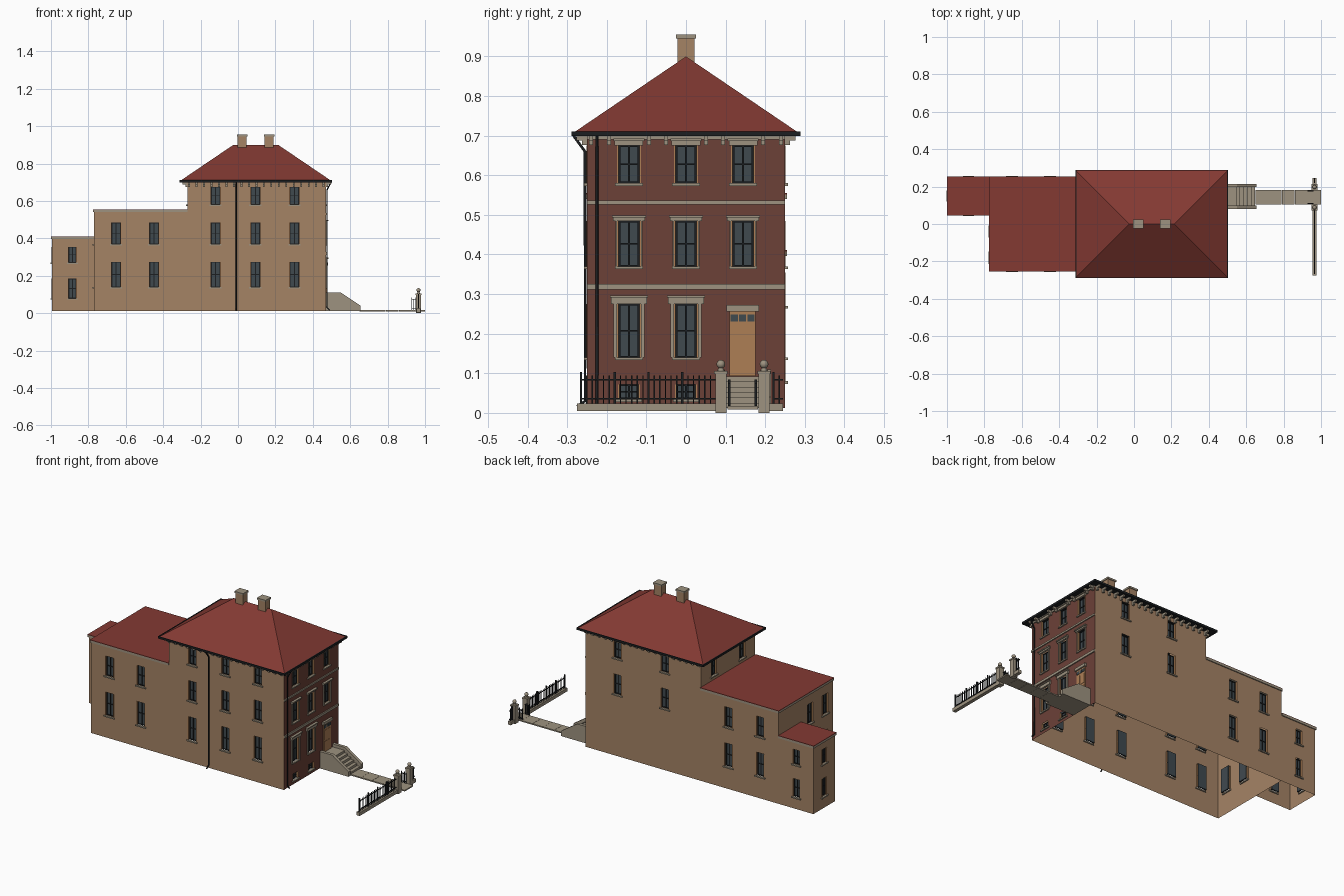
import bpy, bmesh, math
from mathutils import Vector, Matrix

cube = bpy.data.objects.get("Cube")
if cube:
    bpy.data.objects.remove(cube, do_unlink=True)


def material(name, rgb):
    lin = [(c / 255) ** 2.2 for c in rgb] + [1]
    m = bpy.data.materials.new(name)
    m.use_nodes = True
    m.diffuse_color = lin
    m.node_tree.nodes["Principled BSDF"].inputs["Base Color"].default_value = lin
    return m


TAN = material("tan brick", (163, 130, 101))
BRICK = material("red brick", (108, 67, 58))
ROOF = material("red roof", (130, 60, 54))
STONE = material("grey stone", (156, 145, 127))
GLASS = material("dark glass", (66, 75, 80))
IRON = material("black iron", (34, 36, 38))
WOOD = material("tan wood", (172, 126, 86))

parts = {}


def part(name, mat):
    """Mesh being collected for one named part."""
    if name not in parts:
        parts[name] = (bmesh.new(), mat)
    return parts[name][0]


def box(name, mat, a, b):
    """Box between two opposite corners."""
    a, b = Vector(a), Vector(b)
    size = [abs(q - p) for p, q in zip(a, b)]
    m = Matrix.Translation((a + b) / 2) @ Matrix.Diagonal((*size, 1))
    bmesh.ops.create_cube(part(name, mat), size=1, matrix=m)


def prism(name, mat, profile, y0, y1):
    """Profile in x and z, extruded along y."""
    bm = part(name, mat)
    face = bm.faces.new([bm.verts.new((x, y0, z)) for x, z in profile])
    ext = bmesh.ops.extrude_face_region(bm, geom=[face])["geom"]
    moved = [v for v in ext if isinstance(v, bmesh.types.BMVert)]
    bmesh.ops.translate(bm, verts=moved, vec=(0, y1 - y0, 0))
    bmesh.ops.recalc_face_normals(bm, faces=bm.faces)


def plane_of(side, pos):
    """Maps (along, height, outward) on a wall to a point."""
    sign = -1 if side[0] == "-" else 1
    if side[1] == "y":
        return lambda u, z, d=0: (u, pos + sign * d, z)
    return lambda u, z, d=0: (pos + sign * d, u, z)


def wall(name, mat, side, pos, u0, u1, z0, z1, holes):
    """Single-skin wall with rectangular openings."""
    bm, f = part(name, mat), plane_of(side, pos)
    us = sorted({u0, u1, *[h[0] for h in holes], *[h[1] for h in holes]})
    zs = sorted({z0, z1, *[h[2] for h in holes], *[h[3] for h in holes]})
    for a, b in zip(us, us[1:]):
        for c, d in zip(zs, zs[1:]):
            mu, mz = (a + b) / 2, (c + d) / 2
            if any(h[0] < mu < h[1] and h[2] < mz < h[3] for h in holes):
                continue
            quad = [f(a, c), f(b, c), f(b, d), f(a, d)]
            if side in ("+y", "-x"):
                quad.reverse()
            bm.faces.new([bm.verts.new(p) for p in quad])
    bmesh.ops.remove_doubles(bm, verts=bm.verts, dist=1e-5)


def window(side, pos, hole, surround=0.0, hood=0.0):
    """Recessed glass, iron sash bars, timber frame, sill and optional hood."""
    f = plane_of(side, pos)
    u0, u1, z0, z1 = hole
    mu, mz, t = (u0 + u1) / 2, (z0 + z1) / 2, 0.004

    def put(name, mat, a, b, c, d, near, far):
        box(name, mat, f(a, c, near), f(b, d, far))

    put("window_glass", GLASS, u0, u1, z0, z1, -0.016, -0.012)
    for a, b in ((u0 + t, u0 + 2 * t), (mu - t / 2, mu + t / 2), (u1 - 2 * t, u1 - t)):
        put("window_sashes", IRON, a, b, z0, z1, -0.012, -0.008)
    for z in (z0 + t / 2, mz, z1 - t / 2):
        put("window_sashes", IRON, u0, u1, z - t / 2, z + t / 2, -0.012, -0.008)
    for a in (u0, u1 - t):
        put("window_frames", WOOD, a, a + t, z0, z1, -0.009, 0.001)
    put("window_sills", STONE, u0 - 0.005, u1 + 0.005, z0 - 0.007, z0, -0.006, 0.007)
    if surround:
        for a, b in ((u0 - surround, u0), (u1, u1 + surround)):
            put("window_surrounds", STONE, a, b, z0, z1, -0.002, 0.006)
    if hood:
        e = surround + 0.006
        put("window_hoods", STONE, u0 - e, u1 + e, z1, z1 + hood, -0.002, 0.009)
        put("window_hoods", STONE, u0 - e - 0.003, u1 + e + 0.003,
            z1 + hood - 0.006, z1 + hood, 0, 0.014)


def holes_at(centres, rows, half=0.028):
    return [(c - half, c + half, a, b) for c in centres for a, b in rows]


# Storey heights and the plain walls with their windows
G, LOW, MID, TOP = 0.012, (0.14, 0.275), (0.37, 0.485), (0.58, 0.675)
BACK_ROWS = [(0.08, 0.185), (0.27, 0.355)]
plain_walls = [
    ("main_walls", "-y", -0.25, -0.27, 0.47, G, 0.70, holes_at((-0.12, 0.093, 0.302), (LOW, MID, TOP))),
    ("main_walls", "+y", 0.25, -0.27, 0.47, G, 0.70, holes_at((-0.04, 0.265), (MID, TOP))),
    ("main_walls", "-x", -0.27, -0.25, 0.25, 0.55, 0.70, holes_at((-0.13, 0.13), (TOP,))),
    ("wing_walls", "-y", -0.25, -0.77, -0.27, G, 0.55, holes_at((-0.652, -0.449), (LOW, MID))),
    ("wing_walls", "+y", 0.25, -0.77, -0.27, G, 0.55, holes_at((-0.652, -0.449), (LOW, MID))),
    ("wing_walls", "-x", -0.77, -0.25, 0.25, G, 0.55, holes_at((-0.18, -0.04), (LOW, MID))),
    ("rear_walls", "-y", 0.05, -0.995, -0.77, G, 0.41, holes_at((-0.885,), BACK_ROWS, 0.024)),
    ("rear_walls", "+y", 0.25, -0.995, -0.77, G, 0.41, holes_at((-0.885,), BACK_ROWS, 0.024)),
    ("rear_walls", "-x", -0.995, 0.05, 0.25, G, 0.41, holes_at((0.15,), BACK_ROWS, 0.024)),
]
for name, side, pos, u0, u1, z0, z1, holes in plain_walls:
    wall(name, TAN, side, pos, u0, u1, z0, z1, holes)
    for h in holes:
        window(side, pos, h)

# Brick street facade
X = 0.47
bays = (-0.144, 0, 0.144)
styled = [(holes_at(bays, (TOP,), 0.03), 0, 0.018),
          (holes_at(bays, (MID,), 0.03), 0.004, 0.014),
          (holes_at(bays[:2], (LOW,), 0.03), 0.009, 0.022),
          (holes_at(bays[:2], ((0.035, 0.072),), 0.028), 0, 0)]
wall("street_facade", BRICK, "+x", X, -0.25, 0.25, G, 0.70, [h for s in styled for h in s[0]])
for holes, surround, hood in styled:
    for h in holes:
        window("+x", X, h, surround, hood)
for z0, z1 in ((0.312, 0.326), (0.526, 0.536), (0.69, 0.70)):
    box("facade_bands", STONE, (X - 0.002, -0.25, z0), (X + 0.006, 0.25, z1))

# Door with transom and lintel
box("front_door", WOOD, (X - 0.004, 0.11, 0.093), (X + 0.004, 0.176, 0.256))
for y in (0.126, 0.16):
    for z0, z1 in ((0.105, 0.155), (0.165, 0.22)):
        box("door_panels", WOOD, (X, y - 0.011, z0), (X + 0.006, y + 0.011, z1))
for y in (0.122, 0.143, 0.164):
    box("door_transom", GLASS, (X, y - 0.009, 0.231), (X + 0.006, y + 0.009, 0.248))
box("door_lintel", STONE, (X - 0.002, 0.102, 0.256), (X + 0.012, 0.184, 0.272))

# Hipped roof, soffit and gutter
EX0, EX1, EY = -0.31, 0.50, 0.285
bm = part("hipped_roof", ROOF)
sw, se, ne, nw = [bm.verts.new((x, y, 0.707)) for x, y in
                  ((EX0, -EY), (EX1, -EY), (EX1, EY), (EX0, EY))]
r0, r1 = bm.verts.new((-0.025, 0, 0.90)), bm.verts.new((0.215, 0, 0.90))
for f in ((sw, se, r1, r0), (se, ne, r1), (ne, nw, r0, r1), (nw, sw, r0)):
    bm.faces.new(f)
box("soffit", IRON, (EX0, -EY, 0.70), (EX1, EY, 0.706))
for s in (-1, 1):
    box("gutters", IRON, (EX0 - 0.003, s * EY, 0.699), (EX1 + 0.003, s * (EY + 0.004), 0.711))
for x in (EX0, EX1):
    box("gutters", IRON, (x - 0.003, -EY, 0.699), (x + 0.003, EY, 0.711))

# Eaves brackets: a short drop and a longer arm
def bracket(side, pos, u):
    f = plane_of(side, pos)
    box("eaves_brackets", STONE, f(u - 0.005, 0.676, 0), f(u + 0.005, 0.70, 0.012))
    box("eaves_brackets", STONE, f(u - 0.005, 0.688, 0.012), f(u + 0.005, 0.70, 0.026))


for i in range(19):
    u = -0.262 + i * 0.04
    bracket("-y", -0.25, u)
    bracket("+y", 0.25, u)
for u in (-0.24, -0.195, -0.093, -0.05, 0.05, 0.093, 0.195, 0.24):
    bracket("+x", X, u)
    bracket("-x", -0.27, u)

# Chimneys
for x in (0.022, 0.167):
    box("chimneys", TAN, (x - 0.024, -0.021, 0.87), (x + 0.024, 0.021, 0.946))
    box("chimney_caps", STONE, (x - 0.028, -0.025, 0.945), (x + 0.028, 0.025, 0.955))

# Flat roofs with stone edging
for x0, x1, y0, z, in ((-0.775, -0.27, -0.25, 0.552), (-1.0, -0.772, 0.05, 0.408)):
    box("flat_roof_edging", STONE, (x0, y0 - 0.005, z - 0.012), (x1, 0.255, z))
    box("flat_roofs", ROOF, (x0, y0 - 0.005, z), (x1, 0.255, z + 0.003))

# Downpipes
def pipe(name, points):
    cu = bpy.data.curves.new(name, "CURVE")
    cu.dimensions, cu.bevel_depth, cu.bevel_resolution = "3D", 0.004, 1
    sp = cu.splines.new("POLY")
    sp.points.add(len(points) - 1)
    for p, co in zip(sp.points, points):
        p.co = (*co, 1)
    cu.materials.append(IRON)
    bpy.context.collection.objects.link(bpy.data.objects.new(name, cu))


pipe("side_downpipe", [(-0.01, -0.284, 0.70), (-0.01, -0.255, 0.66),
                       (-0.01, -0.255, 0.03), (-0.01, -0.275, 0.016)])
pipe("street_downpipe", [(0.498, -0.225, 0.70), (0.476, -0.225, 0.66),
                         (0.476, -0.225, 0.03), (0.49, -0.225, 0.016)])

# Entrance steps between sloping cheek walls, and paved path
for y0, y1 in ((0.08, 0.098), (0.197, 0.215)):
    prism("step_cheeks", STONE, [(X, G), (0.655, G), (0.655, 0.04), (0.55, 0.11), (X, 0.11)], y0, y1)
for i in range(6):
    box("entrance_steps", STONE, (X, 0.098, G), (0.648 - i * 0.02, 0.197, 0.025 + i * 0.0135))
for i in range(5):
    x = 0.65 + i * 0.07
    box("path_slabs", STONE, (x, 0.105, 0.009), (x + 0.069, 0.182, 0.016))

# Gate posts with caps and finials
FX = 0.965
for y in (0.088, 0.197):
    box("gate_posts", STONE, (FX - 0.014, y - 0.014, 0), (FX + 0.014, y + 0.014, 0.1))
    box("gate_posts", STONE, (FX - 0.017, y - 0.017, 0.098), (FX + 0.017, y + 0.017, 0.106))
    bm = part("post_finials", STONE)
    bmesh.ops.create_cone(bm, cap_ends=True, segments=10, radius1=0.011, radius2=0.004, depth=0.01,
                          matrix=Matrix.Translation((FX, y, 0.11)))
    bmesh.ops.create_uvsphere(bm, u_segments=12, v_segments=8, radius=0.011,
                              matrix=Matrix.Translation((FX, y, 0.123)))

# Open gates swung inwards
for y in (0.109, 0.176):
    for i in range(4):
        x = 0.928 + i * 0.009
        box("gates", IRON, (x, y - 0.003, 0.018), (x + 0.003, y + 0.003, 0.084 - i % 2 * 0.008))
    for z in (0.024, 0.07):
        box("gates", IRON, (0.928, y - 0.003, z), (0.96, y + 0.003, z + 0.004))

# Iron fence on a stone kerb
for y0, y1 in ((-0.275, 0.074), (0.211, 0.245)):
    box("fence_kerb", STONE, (FX - 0.01, y0, 0.005), (FX + 0.01, y1, 0.024))
    for z in (0.034, 0.082):
        box("fence_rails", IRON, (FX - 0.002, y0 + 0.008, z), (FX + 0.002, y1, z + 0.004))
    for i in range(int((y1 - y0 - 0.005) / 0.0142)):
        y, main = y0 + 0.01 + i * 0.0142, i % 6 == 0
        r, h = (0.003, 0.103) if main else (0.0016, 0.095)
        box("fence_bars", IRON, (FX - r, y - r, 0.024), (FX + r, y + r, h))

# Turn the collected parts into objects
for name, (bm, mat) in parts.items():
    me = bpy.data.meshes.new(name)
    bm.to_mesh(me)
    bm.free()
    me.materials.append(mat)
    ob = bpy.data.objects.new(name, me)
    bpy.context.collection.objects.link(ob)
    if name == "post_finials":
        me.shade_smooth()
